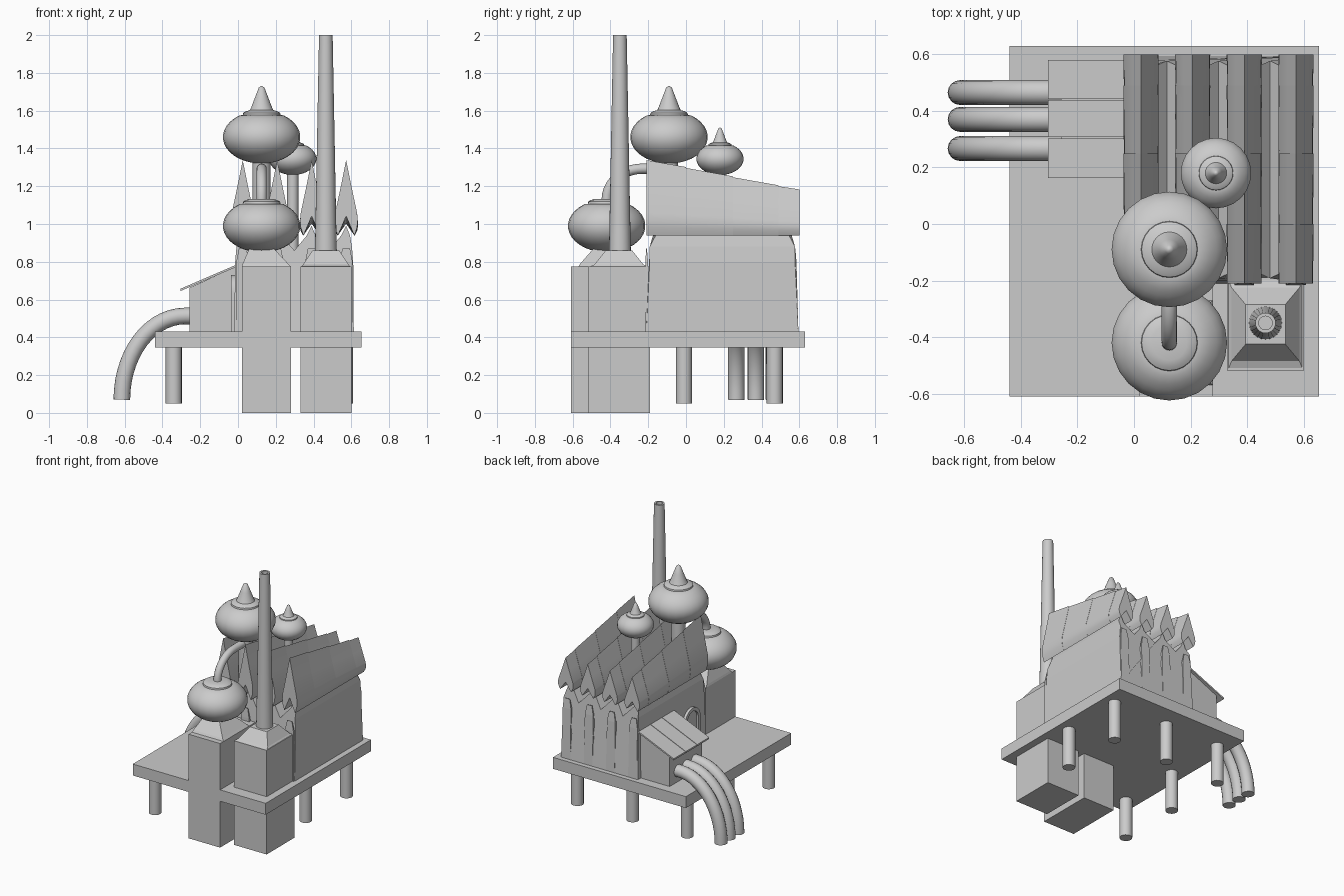
import bpy, bmesh, math
from mathutils import Vector

if "Cube" in bpy.data.objects:
    bpy.data.objects.remove(bpy.data.objects["Cube"])


def make(name, verts, faces, smooth=None):
    me = bpy.data.meshes.new(name)
    bm = bmesh.new()
    vs = [bm.verts.new(v) for v in verts]
    for f in faces:
        bm.faces.new([vs[i] for i in f])
    bmesh.ops.recalc_face_normals(bm, faces=bm.faces)
    bm.to_mesh(me)
    bm.free()
    ob = bpy.data.objects.new(name, me)
    bpy.context.collection.objects.link(ob)
    if smooth:
        bpy.context.view_layer.objects.active = ob
        bpy.ops.object.select_all(action='DESELECT')
        ob.select_set(True)
        bpy.ops.object.shade_smooth_by_angle(angle=math.radians(smooth))
    return ob


def loft(name, rings, smooth=None, caps=True):
    """Skin equal-length closed rings of points."""
    n = len(rings[0])
    verts = [p for r in rings for p in r]
    faces = [(k * n + i, k * n + (i + 1) % n, (k + 1) * n + (i + 1) % n, (k + 1) * n + i)
             for k in range(len(rings) - 1) for i in range(n)]
    if caps:
        faces += [tuple(range(n)), tuple(range(len(verts) - n, len(verts)))]
    return make(name, verts, faces, smooth)


def rect(x0, x1, y0, y1, z):
    return [(x0, y0, z), (x1, y0, z), (x1, y1, z), (x0, y1, z)]


def box(name, x0, x1, y0, y1, z0, z1):
    return loft(name, [rect(x0, x1, y0, y1, z0), rect(x0, x1, y0, y1, z1)])


def lathe(name, profile, x, y, z=0, s=1, n=24):
    rings = [[(x + s * r * math.cos(2 * math.pi * i / n), y + s * r * math.sin(2 * math.pi * i / n),
               z + s * h) for i in range(n)] for r, h in profile]
    return loft(name, rings, 40)


def tube(name, path, r, n=16):
    """Round tube along a path lying in one vertical plane."""
    pts = [Vector(p) for p in path]
    span = pts[-1] - pts[0]
    side = Vector((span.x, span.y, 0)).cross(Vector((0, 0, 1))).normalized()
    rings = []
    for i, p in enumerate(pts):
        t = (pts[min(i + 1, len(pts) - 1)] - pts[max(i - 1, 0)]).normalized()
        up = side.cross(t)
        rings.append([p + r * (math.cos(a) * side + math.sin(a) * up)
                      for a in [2 * math.pi * k / n for k in range(n)]])
    return loft(name, rings, 40)


# Platform and legs
box("platform", -0.44, 0.655, -0.61, 0.63, 0.345, 0.43)
for x, y in [(0.565, 0.47), (0.11, 0.47), (-0.34, 0.47), (0.565, -0.01), (-0.34, -0.01), (-0.34, -0.49)]:
    lathe("platform_leg", [(0.043, 0.05), (0.043, 0.36)], x, y, n=16)

# Two front towers with tapered caps
box("dome_tower", 0.02, 0.28, -0.61, -0.19, 0, 0.775)
box("chimney_tower", 0.33, 0.60, -0.52, -0.19, 0, 0.775)
loft("dome_tower_cap", [rect(0.02, 0.28, -0.57, -0.27, 0.775), rect(0.025, 0.265, -0.56, -0.28, 0.79),
                        rect(0.06, 0.19, -0.49, -0.35, 0.87)])
loft("chimney_tower_cap", [rect(0.335, 0.595, -0.51, -0.2, 0.775), rect(0.345, 0.585, -0.485, -0.225, 0.785),
                           rect(0.395, 0.535, -0.425, -0.285, 0.86)])

# Hollow chimney
lathe("chimney", [(0.058, 0.855), (0.056, 0.95), (0.036, 2.0), (0.024, 2.0), (0.024, 1.92)], 0.465, -0.35)

# Onion domes: squashed ball, collar and optional spike
ball = [(0.205 * math.cos(a), 0.14 * math.sin(a)) for a in [math.radians(-85 + 10 * i) for i in range(15)]]
collar = [(0.100, 0.117), (0.098, 0.128), (0.085, 0.136), (0.062, 0.143)]
spike = [(0.056, 0.155), (0.035, 0.21), (0.015, 0.262), (0.004, 0.27)]
lathe("front_dome", ball + collar, 0.125, -0.42, 0.99)
lathe("tall_dome", ball + collar + spike, 0.125, -0.09, 1.46)
lathe("small_dome", ball + collar + spike, 0.29, 0.18, 1.345, 0.61)
lathe("tall_dome_post", [(0.048, 0.85), (0.048, 1.35)], 0.125, -0.09)
lathe("small_dome_post", [(0.03, 0.85), (0.03, 1.30)], 0.29, 0.18)

# Pipe linking front dome to the tall post
bend = [(0.125, -0.23 - 0.19 * math.cos(a), 1.13 + 0.163 * math.sin(a))
        for a in [math.pi / 2 * i / 10 for i in range(11)]]
tube("dome_pipe", [(0.125, -0.42, 1.10)] + bend + [(0.125, -0.09, 1.293)], 0.027)

# Main hall with four pointed bays
centres = [0.025 + 0.1825 * i for i in range(4)]
prof = [(-0.02, 0.43), (-0.015, 0.80), (-0.008, 0.88)]
for i, c in enumerate(centres):
    prof += [(c - 0.025 if i else c - 0.02, 0.94), (c, 0.99), (c + 0.02, 0.94)]
    if i < 3:
        prof.append((c + 0.091, 0.86))
prof += [(0.603, 0.88), (0.610, 0.80), (0.613, 0.43)]


def wall_inset(z):
    if z <= 0.8:
        return 0.018 * (z - 0.43) / 0.37
    return 0.018 if z < 0.89 else 0.05


loft("hall", [[(x, -0.21 + wall_inset(z), z) for x, z in prof],
              [(x, 0.595 - wall_inset(z), z) for x, z in prof]])
# Shallow pilasters on the front and back walls
for c in centres:
    for y in (-0.203, 0.583):
        loft("hall_pilaster", [rect(c - 0.036, c + 0.036, y - 0.012, y + 0.012, 0.43),
                               rect(c - 0.034, c + 0.034, y - 0.012, y + 0.002, 0.80),
                               rect(c - 0.02, c + 0.02, y - 0.008, y - 0.004, 0.87)])

# Four steep roofs, each laid in four slightly lapped courses
cuts = [-0.21, 0.0, 0.25, 0.49, 0.60]
half = [(0.03, 0.63), (0.058, 0.30), (0.061, 0.2), (0.058, 0.11), (0.044, 0.0)]
shape = [(0, 1.0)] + half + [(0, 0.26)] + [(-x, t) for x, t in reversed(half)]
for c in centres:
    for k in range(4):
        rings = []
        for y, lap in ((cuts[k], 0.0), (cuts[k + 1], 0.005)):
            h = 0.40 - 0.1975 * (y + 0.21) + lap
            rings.append([(c + x * (1 + lap * 4), y, 0.938 + t * h) for x, t in shape])
        loft("roof_course", rings, 35)

# Side annex with a sloping three-panel roof
loft("annex", [[(x, y, z) for x, z in [(-0.258, 0.43), (0.0, 0.43), (0.0, 0.775), (-0.03, 0.765), (-0.258, 0.662)]]
               for y in (0.18, 0.56)])
for y0, y1 in [(0.162, 0.303), (0.307, 0.438), (0.442, 0.58)]:
    loft("annex_roof_panel", [[(x, y, z) for x, z in [(-0.305, 0.645), (-0.01, 0.772), (-0.01, 0.784), (-0.305, 0.657)]]
                              for y in (y0, y1)])

# Three drooping pipes
for y in (0.267, 0.37, 0.465):
    arc = [(-0.28 - 0.335 * math.sin(a), y, 0.07 + 0.443 * math.cos(a))
           for a in [math.pi / 2 * i / 14 for i in range(15)]]
    tube("drain_pipe", [(-0.25, y, 0.513)] + arc, 0.044)

# Arched doorway on the left wall: frame ring and recessed door
def arch(x, r, y=-0.03):
    pts = [(x, y + r, 0.43)]
    pts += [(x, y + r * math.cos(a), 0.64 + r * math.sin(a)) for a in [math.pi * i / 10 for i in range(11)]]
    return pts + [(x, y - r, 0.43)]


loft("door_frame", [arch(0.0, 0.09), arch(-0.036, 0.09), arch(-0.036, 0.065), arch(-0.02, 0.065)], 35, caps=False)
loft("door", [arch(0.0, 0.066), arch(-0.022, 0.066)])
